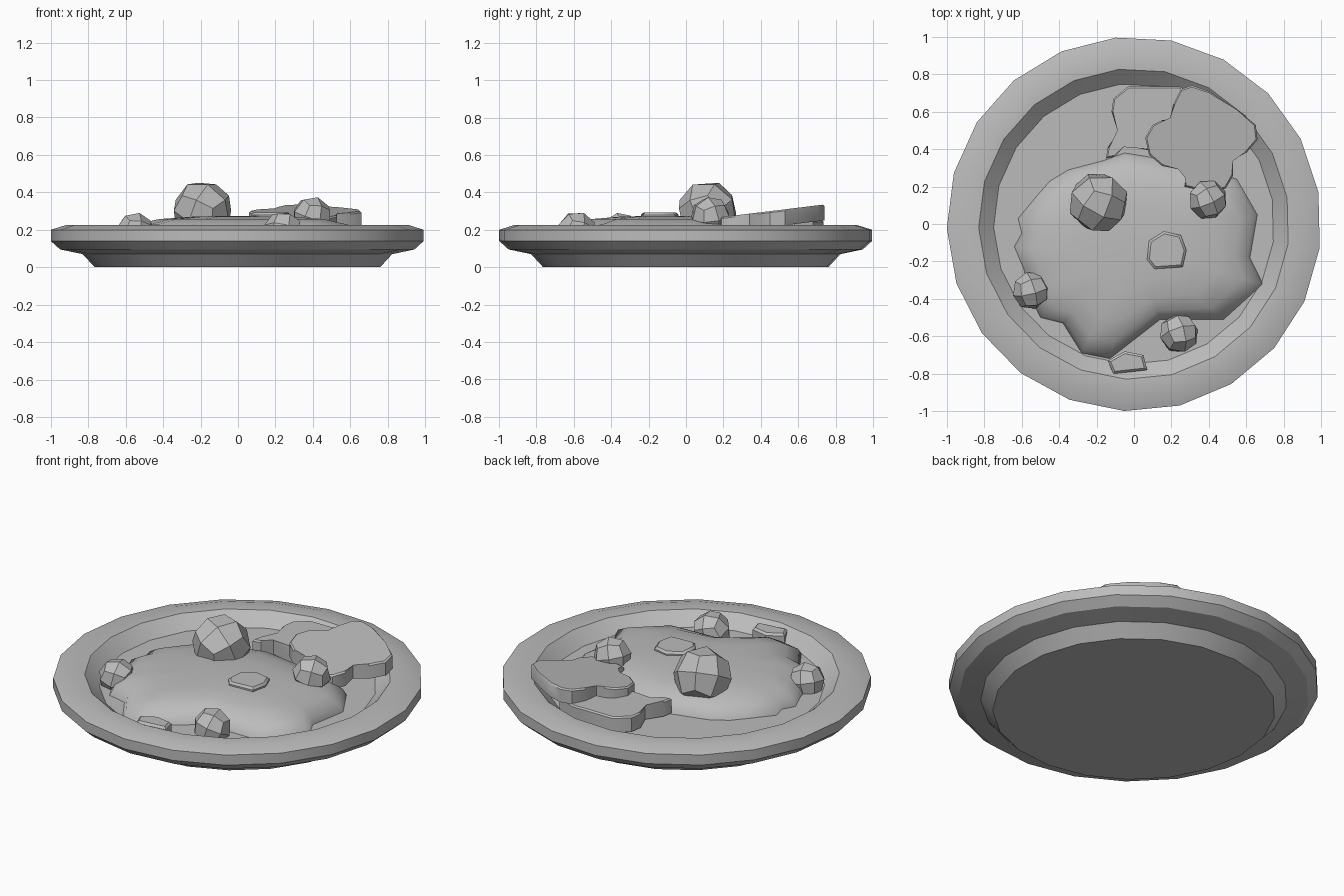
import bpy
import bmesh
from math import cos, sin, radians, pi
from mathutils import Matrix, Vector

default = bpy.data.objects.get("Cube")
if default:
    bpy.data.objects.remove(default)

GREY = (0.5, 0.5, 0.5, 1)
grey = bpy.data.materials.new("plain_grey")
grey.use_nodes = True
grey.diffuse_color = GREY
grey.node_tree.nodes["Principled BSDF"].inputs["Base Color"].default_value = GREY


def finish(name, bm, smooth_angle=None):
    """Turn a bmesh into a named, coloured and shaded object."""
    bmesh.ops.recalc_face_normals(bm, faces=bm.faces)
    mesh = bpy.data.meshes.new(name)
    bm.to_mesh(mesh)
    bm.free()
    mesh.materials.append(grey)
    obj = bpy.data.objects.new(name, mesh)
    bpy.context.collection.objects.link(obj)
    if smooth_angle:
        bpy.ops.object.select_all(action='DESELECT')
        obj.select_set(True)
        bpy.context.view_layer.objects.active = obj
        bpy.ops.object.shade_smooth_by_angle(angle=radians(smooth_angle))
    return obj


def loft(rings):
    """Join equal-length rings of points with quads and cap both ends."""
    bm = bmesh.new()
    loops = [[bm.verts.new(p) for p in ring] for ring in rings]
    n = len(loops[0])
    for low, high in zip(loops, loops[1:]):
        for i in range(n):
            j = (i + 1) % n
            bm.faces.new((low[i], low[j], high[j], high[i]))
    bm.faces.new(loops[0])
    bm.faces.new(loops[-1])
    return bm


def slab(name, outline, base, thickness, slope=0, bevel=0.008):
    """Extruded outline, optionally rising towards the back."""
    def ring(z):
        return [(x, y, z + slope * y) for x, y in outline]
    bm = loft([ring(base), ring(base + thickness)])
    rim = [e for e in bm.edges if all(v.co.z > base + slope * v.co.y + thickness / 2
                                      for v in e.verts)]
    bmesh.ops.bevel(bm, geom=rim, offset=bevel, segments=1, affect='EDGES')
    return finish(name, bm, 40)


def chunk(name, location, radius, tilt, turn):
    """Faceted ball made from a once-divided cube."""
    bm = bmesh.new()
    bmesh.ops.create_cube(bm, size=1)
    bmesh.ops.subdivide_edges(bm, edges=bm.edges[:], cuts=1, use_grid_fill=True)
    for v in bm.verts:
        v.co = v.co.normalized() * radius
    spin = (Matrix.Rotation(radians(turn), 4, 'Z') @ Matrix.Rotation(radians(tilt), 4, 'X')
            @ Matrix.Rotation(pi / 4, 4, 'Z'))
    bm.transform(Matrix.Translation(location) @ spin)
    return finish(name, bm)


# Dish: stepped foot, thick rim and sunken floor
SIDES = 21
profile = [(0.765, 0), (0.83, 0.07), (0.95, 0.095), (1, 0.14), (1, 0.2),
           (0.92, 0.225), (0.83, 0.222), (0.75, 0.15)]
angles = [radians(9.9) + 2 * pi * i / SIDES for i in range(SIDES)]
finish("dish", loft([[(r * cos(a), r * sin(a), z) for a in angles] for r, z in profile]), 22)

# Soft mound with an uneven edge
edge = [(-0.05, 0.38), (-0.16, 0.34), (-0.35, 0.29), (-0.45, 0.23), (-0.52, 0.15),
        (-0.62, 0.03), (-0.6, -0.05), (-0.64, -0.12), (-0.59, -0.24), (-0.55, -0.4),
        (-0.5, -0.5), (-0.38, -0.53), (-0.28, -0.69), (-0.13, -0.72), (0.14, -0.51),
        (0.48, -0.51), (0.69, -0.32), (0.62, -0.18), (0.66, 0.05), (0.55, 0.24),
        (0.4, 0.29), (0.2, 0.34)]
middle = Vector((0.02, -0.12))
levels = [(1, 0.148), (0.97, 0.185), (0.86, 0.228), (0.68, 0.257), (0.42, 0.27), (0.12, 0.275)]
mound = []
for size, z in levels:
    ring = []
    for i, p in enumerate(edge):
        # Relax the outline towards a rounder shape as it rises
        near = (Vector(edge[i - 1]) + Vector(edge[(i + 1) % len(edge)])) / 2
        p = Vector(p).lerp(near, 0.6 * (1 - size))
        ring.append((*middle.lerp(p, size), z))
    mound.append(ring)
finish("mound", loft(mound), 80)

# Two overlapping lobed leaves
lower_leaf = [(-0.15, 0.35), (-0.14, 0.41), (-0.08, 0.5), (-0.12, 0.6), (-0.11, 0.67),
              (-0.03, 0.735), (0.24, 0.735), (0.36, 0.68), (0.4, 0.58), (0.35, 0.46),
              (0.24, 0.42), (0.1, 0.39), (-0.06, 0.42), (-0.1, 0.36)]
slab("lower_leaf", lower_leaf, 0.16, 0.09)
upper_leaf = [(0.06, 0.46), (0.1, 0.53), (0.15, 0.555), (0.2, 0.56), (0.21, 0.64),
              (0.25, 0.72), (0.31, 0.74), (0.4, 0.71), (0.55, 0.61), (0.65, 0.53),
              (0.66, 0.45), (0.6, 0.38), (0.52, 0.34), (0.53, 0.26), (0.49, 0.19),
              (0.4, 0.17), (0.27, 0.2), (0.28, 0.25), (0.24, 0.3), (0.15, 0.31),
              (0.08, 0.37)]
slab("upper_leaf", upper_leaf, 0.16, 0.085, slope=0.122)

# Faceted balls scattered on top
chunk("large_ball", (-0.19, 0.115, 0.302), 0.163, 31, 20)
chunk("back_ball", (0.395, 0.13, 0.272), 0.107, 18, 70)
chunk("front_ball", (0.24, -0.585, 0.193), 0.107, 25, 150)
chunk("side_ball", (-0.55, -0.355, 0.192), 0.102, 16, 60)

# Flat flakes, one on the mound and one against the dish wall
slab("mound_flake", [(0.16, -0.04), (0.25, -0.06), (0.28, -0.14), (0.26, -0.23),
                     (0.11, -0.24), (0.07, -0.19), (0.08, -0.09)], 0.24, 0.052, bevel=0.012)
slab("wall_flake", [(-0.14, -0.73), (-0.05, -0.68), (0.05, -0.7), (0.07, -0.78),
                    (-0.11, -0.8)], 0.16, 0.055, bevel=0.012)
